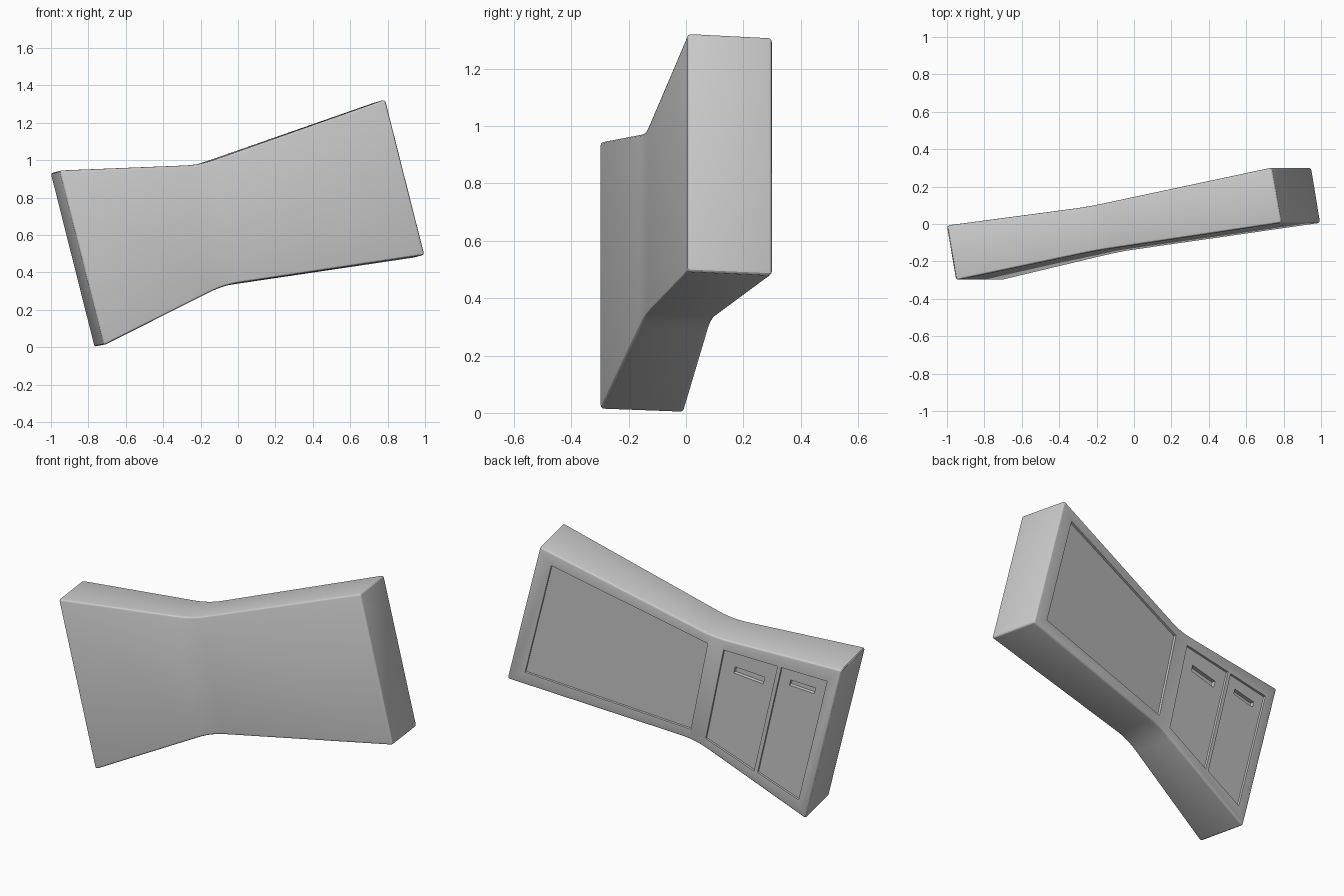
import bpy, bmesh
from mathutils import Vector

if "Cube" in bpy.data.objects:
    bpy.data.objects.remove(bpy.data.objects["Cube"])

K = 0.255  # sideways lean of the body per unit of height


def P(s, y, z):
    return Vector((s - K * z, y, z))


# end / waist / end stations: (s, y, z) for each of the four long edges
front_top = [P(-.713, -.301, .945), P(.045, -.143, .975), P(1.126, .006, 1.325)]
front_bot = [P(-.713, -.301, .010), P(.010, -.148, .332), P(1.124, .006, .493)]
back_bot = [P(-.769, -.008, -.001), P(-.035, .088, .322), P(1.072, .302, .480)]
back_top = [P(-.766, -.008, .932), P(-.005, .092, .965), P(1.070, .302, 1.310)]


def soft_edge(pts, r=.085, n=6):
    """Polyline with the waist corner rounded."""
    a, b, c = pts
    p = b + (a - b).normalized() * r
    q = b + (c - b).normalized() * r
    arc = [p * (1 - t) ** 2 + b * 2 * t * (1 - t) + q * t * t
           for t in (i / n for i in range(n + 1))]
    return [a] + arc + [c]


def make_object(name, bm):
    bmesh.ops.recalc_face_normals(bm, faces=bm.faces)
    me = bpy.data.meshes.new(name)
    bm.to_mesh(me)
    bm.free()
    ob = bpy.data.objects.new(name, me)
    bpy.context.collection.objects.link(ob)
    return ob


def loft(name, rails):
    """Tube of quads through four rails, capped at both ends."""
    bm = bmesh.new()
    vs = [[bm.verts.new(p) for p in rail] for rail in rails]
    for i in range(4):
        a, b = vs[i], vs[(i + 1) % 4]
        for j in range(len(a) - 1):
            bm.faces.new((a[j], a[j + 1], b[j + 1], b[j]))
    bm.faces.new([r[0] for r in vs])
    bm.faces.new([r[-1] for r in vs])
    return make_object(name, bm)


# main body
body = loft("cabinet_body", [soft_edge(r) for r in (front_top, front_bot, back_bot, back_top)])
bpy.context.view_layer.objects.active = body
body.select_set(True)
bev = body.modifiers.new("edge_bevel", 'BEVEL')
bev.width = .014
bev.segments = 3
bev.limit_method = 'ANGLE'
bev.angle_limit = .6
bpy.ops.object.modifier_apply(modifier=bev.name)


def cut(end, u0, u1, v0, v1, depth):
    """Sink a panel into the back; u runs from waist to end, v from top to bottom."""
    tw, bw, te, be = back_top[1], back_bot[1], back_top[end], back_bot[end]
    n = (te - tw).cross(bw - tw).normalized()
    if n.y < 0:
        n = -n
    rails = []
    for u, v in ((u0, v0), (u1, v0), (u1, v1), (u0, v1)):
        p = tw.lerp(te, u).lerp(bw.lerp(be, u), v)
        rails.append([p - n * depth, p + n * .06])
    cutter = loft("panel_cutter", rails)
    cutter.hide_render = True
    m = body.modifiers.new("recess", 'BOOLEAN')
    m.operation = 'DIFFERENCE'
    m.solver = 'EXACT'
    m.object = cutter
    bpy.ops.object.modifier_apply(modifier=m.name)
    bpy.data.objects.remove(cutter)


# large panel, two doors, two handle slots
cut(2, .03, .918, .088, .91, .013)
cut(0, .085, .515, .095, .92, .013)
cut(0, .545, .91, .095, .915, .013)
cut(0, .19, .43, .217, .272, .035)
cut(0, .63, .83, .172, .212, .035)

bpy.ops.object.shade_smooth_by_angle(angle=.5)
